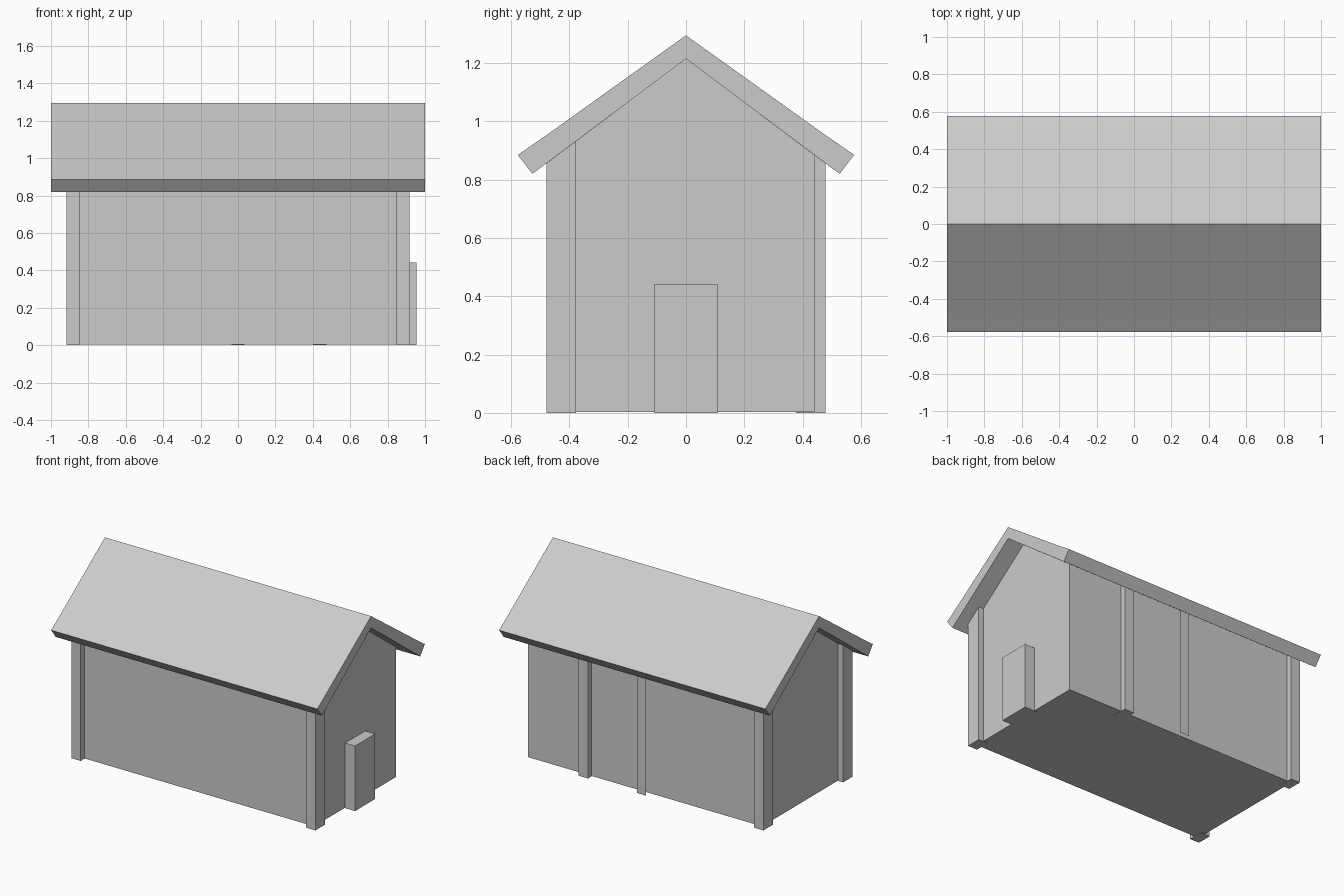
import bpy, bmesh

if "Cube" in bpy.data.objects:
    bpy.data.objects.remove(bpy.data.objects["Cube"])


def add_object(name, bm):
    bmesh.ops.recalc_face_normals(bm, faces=bm.faces)
    mesh = bpy.data.meshes.new(name)
    bm.to_mesh(mesh)
    bm.free()
    obj = bpy.data.objects.new(name, mesh)
    bpy.context.collection.objects.link(obj)
    return obj


def prism(name, profile, x0, x1):
    """Extrude a closed (y, z) profile along x."""
    bm = bmesh.new()
    face = bm.faces.new([bm.verts.new((x0, y, z)) for y, z in profile])
    result = bmesh.ops.extrude_face_region(bm, geom=[face])
    moved = [v for v in result["geom"] if isinstance(v, bmesh.types.BMVert)]
    bmesh.ops.translate(bm, vec=(x1 - x0, 0, 0), verts=moved)
    return add_object(name, bm)


def soffit(y):
    """Height of the roof underside at depth y."""
    return 1.215 - 0.75 * abs(y)


def post(name, x0, x1, y0, y1):
    """Square post whose top is cut to the roof slope."""
    prism(name, [(y0, 0), (y1, 0), (y1, soffit(y1)), (y0, soffit(y0))], x0, x1)


# Gabled walls
W = 0.44
prism("walls", [(-W, 0.003), (W, 0.003), (W, soffit(W)), (0, 1.215), (-W, soffit(W))],
      -0.88, 0.88)

# Roof with thick overhanging slopes
right = [(0, 1.295), (0.48, 0.952), (0.577, 0.885), (0.527, 0.82), (0, 1.215)]
left = [(-y, z) for y, z in right[1:4]]
prism("roof", right + left[::-1], -1, 1)

# Three corner posts (the back right corner is bare)
for name, sx, sy in (("front_right_post", 1, -1), ("front_left_post", -1, -1),
                     ("back_left_post", -1, 1)):
    x0, x1 = sorted((sx * 0.847, sx * 0.917))
    y0, y1 = sorted((sy * 0.377, sy * 0.478))
    post(name, x0, x1, y0, y1)

# Intermediate post on the back wall
post("back_middle_post", 0.402, 0.474, 0.377, 0.478)

# Thin facing strip on the back wall
bm = bmesh.new()
top = soffit(0.478)
bm.faces.new([bm.verts.new(p) for p in ((0.035, 0.478, 0), (-0.035, 0.478, 0),
                                        (-0.035, 0.478, top), (0.035, 0.478, top))])
add_object("back_strip", bm)

# Door block on the right gable
prism("door", [(-0.108, 0), (0.108, 0), (0.108, 0.442), (-0.108, 0.442)], 0.86, 0.955)
